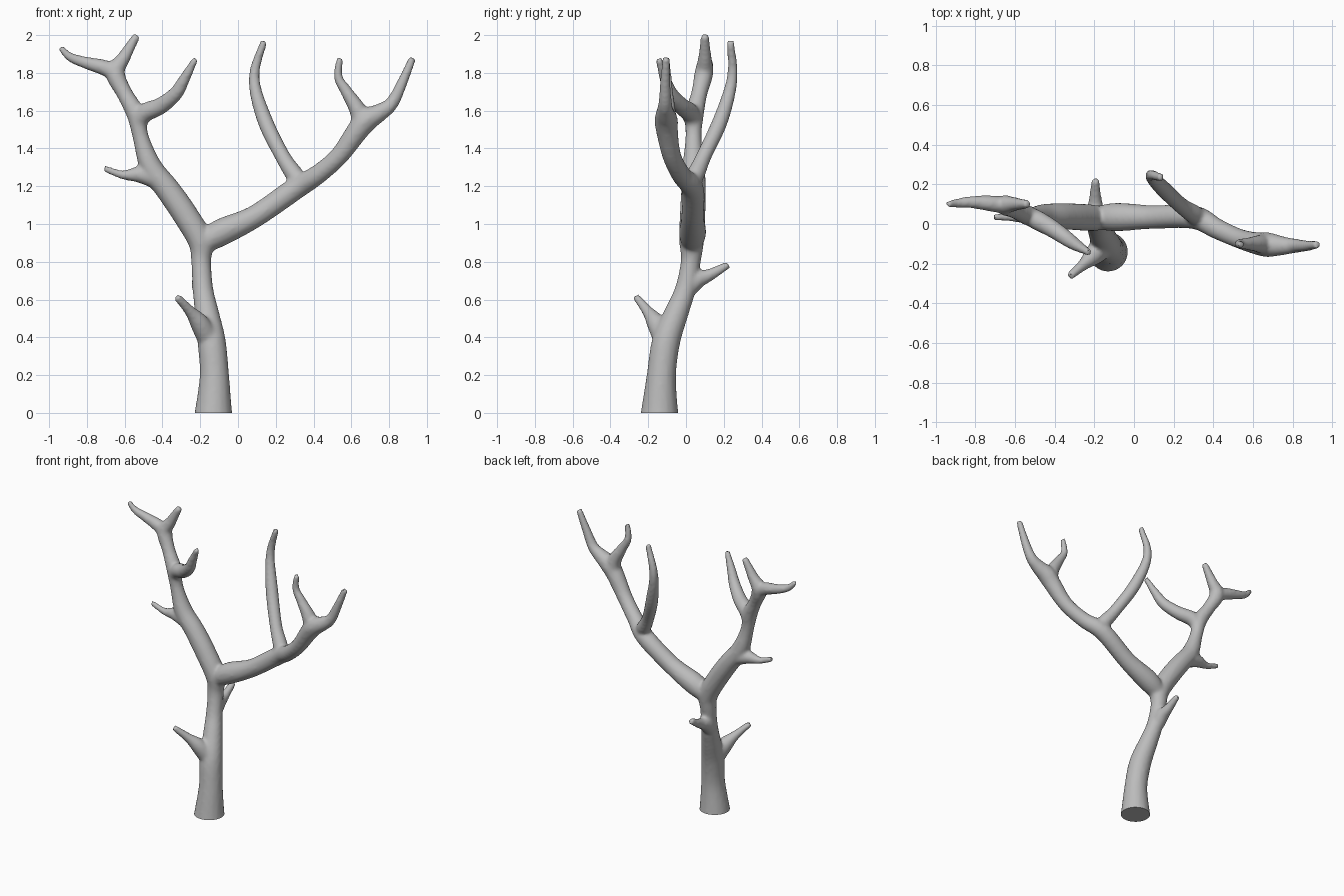
import bpy
import bmesh
import math
from mathutils import Vector

cube = bpy.data.objects.get("Cube")
if cube:
    bpy.data.objects.remove(cube, do_unlink=True)

SIDES = 16
STEPS = 5
bm = bmesh.new()


def spline(points):
    """Smoothly interpolate (x, y, z, radius) points."""
    pts = [Vector(p) for p in points]
    pts = [2 * pts[0] - pts[1]] + pts + [2 * pts[-1] - pts[-2]]
    samples = []
    for a, b, c, d in zip(pts, pts[1:], pts[2:], pts[3:]):
        for i in range(STEPS):
            t = i / STEPS
            samples.append(b + (c - a) * t / 2
                           + (a - b * 2.5 + c * 2 - d / 2) * t ** 2
                           + (b * 3 - a - c * 3 + d) * t ** 3 / 2)
    return samples + [pts[-2]]


def branch(*points):
    """Add a closed, tapering round limb along a smooth path."""
    samples = spline(points)
    centres = [s.to_3d() for s in samples]
    last = len(samples) - 1
    side, old_dir, rings = None, None, []
    for i, sample in enumerate(samples):
        direction = (centres[min(i + 1, last)] - centres[max(i - 1, 0)]).normalized()
        if side is None:
            side = direction.orthogonal().normalized()
        else:
            side = old_dir.rotation_difference(direction) @ side
        old_dir = direction
        across = direction.cross(side)
        ring = []
        for k in range(SIDES):
            angle = math.tau * k / SIDES
            offset = side * math.cos(angle) + across * math.sin(angle)
            ring.append(bm.verts.new(centres[i] + offset * sample[3]))
        rings.append(ring)
    for low, high in zip(rings, rings[1:]):
        for k in range(SIDES):
            n = (k + 1) % SIDES
            bm.faces.new((low[k], low[n], high[n], high[k]))
    bm.faces.new(reversed(rings[0]))
    bm.faces.new(rings[-1])


# trunk, continuing into the right-hand limb and its upright tip
branch((-.13, -.14, -.05, .11), (-.13, -.14, 0, .1), (-.125, -.13, .2, .078),
       (-.14, -.105, .38, .075), (-.165, -.05, .53, .064), (-.185, -.005, .65, .055),
       (-.195, .025, .8, .053), (-.2, .03, .91, .066), (-.28, .035, 1.05, .068),
       (-.37, .04, 1.18, .066), (-.46, .04, 1.3, .06), (-.515, .04, 1.46, .043),
       (-.54, .045, 1.58, .05), (-.6, .07, 1.69, .043), (-.65, .095, 1.8, .05),
       (-.605, .1, 1.88, .036), (-.535, .1, 2, .021))

# right-hand limb: outer tip, inner prong and low twig
branch((-.62, .09, 1.76, .04), (-.69, .1, 1.82, .043), (-.81, .11, 1.855, .032),
       (-.89, .105, 1.885, .024), (-.94, .1, 1.935, .016))
branch((-.53, .04, 1.54, .045), (-.49, .02, 1.59, .05), (-.41, -.025, 1.625, .045),
       (-.33, -.08, 1.69, .038), (-.285, -.11, 1.765, .03), (-.225, -.145, 1.875, .017))
branch((-.42, .04, 1.24, .06), (-.52, .04, 1.262, .045), (-.61, .035, 1.26, .024),
       (-.71, .035, 1.295, .017))

# left-hand limb, continuing into its outer prong
branch((-.2, .03, .89, .055), (-.09, .035, .955, .072), (.09, .035, 1.04, .06),
       (.3, .035, 1.185, .06), (.42, -.025, 1.26, .052), (.535, -.075, 1.36, .05),
       (.63, -.1, 1.49, .058), (.68, -.105, 1.55, .062), (.75, -.11, 1.59, .048),
       (.815, -.11, 1.64, .036), (.87, -.11, 1.75, .028), (.925, -.105, 1.88, .02))

# left-hand limb: short prong and long middle prong
branch((.645, -.1, 1.5, .05), (.64, -.1, 1.59, .047), (.575, -.1, 1.7, .032),
       (.53, -.1, 1.78, .024), (.54, -.105, 1.88, .018))
branch((.35, .01, 1.19, .045), (.3, .05, 1.26, .048), (.235, .095, 1.36, .041),
       (.14, .185, 1.555, .041), (.085, .245, 1.775, .029), (.138, .235, 1.97, .019))

# two stubs on the trunk
branch((-.14, -.1, .36, .06), (-.2, -.155, .47, .052), (-.255, -.205, .54, .03),
       (-.325, -.265, .615, .02))
branch((-.195, .01, .66, .05), (-.195, .06, .705, .048), (-.195, .125, .73, .033),
       (-.195, .225, .785, .02))

rough = bpy.data.meshes.new("branches")
bm.to_mesh(rough)
bm.free()
tree = bpy.data.objects.new("bare_tree", rough)
bpy.context.collection.objects.link(tree)

# fuse the limbs and soften the forks
fuse = tree.modifiers.new("fuse", "REMESH")
fuse.mode = "VOXEL"
fuse.voxel_size = .011
soften = tree.modifiers.new("soften", "SMOOTH")
soften.factor = .5
soften.iterations = 6
bpy.context.view_layer.update()
graph = bpy.context.evaluated_depsgraph_get()
fused = bpy.data.meshes.new_from_object(tree.evaluated_get(graph))
tree.modifiers.clear()
tree.data = fused

# cut the foot flat on the ground
bm = bmesh.new()
bm.from_mesh(fused)
cut = bmesh.ops.bisect_plane(bm, geom=bm.verts[:] + bm.edges[:] + bm.faces[:],
                             plane_co=(0, 0, 0), plane_no=(0, 0, 1), clear_inner=True)
rim = [e for e in cut["geom_cut"] if isinstance(e, bmesh.types.BMEdge)]
bmesh.ops.contextual_create(bm, geom=rim)
bmesh.ops.recalc_face_normals(bm, faces=bm.faces[:])
bm.to_mesh(fused)
bm.free()

# single grey material
grey = bpy.data.materials.new("plain_grey")
grey.use_nodes = True
colour = (.5, .5, .5, 1)
grey.diffuse_color = colour
grey.node_tree.nodes["Principled BSDF"].inputs["Base Color"].default_value = colour
fused.materials.clear()
fused.materials.append(grey)

bpy.ops.object.select_all(action="DESELECT")
tree.select_set(True)
bpy.context.view_layer.objects.active = tree
bpy.ops.object.shade_smooth_by_angle(angle=math.radians(50))
